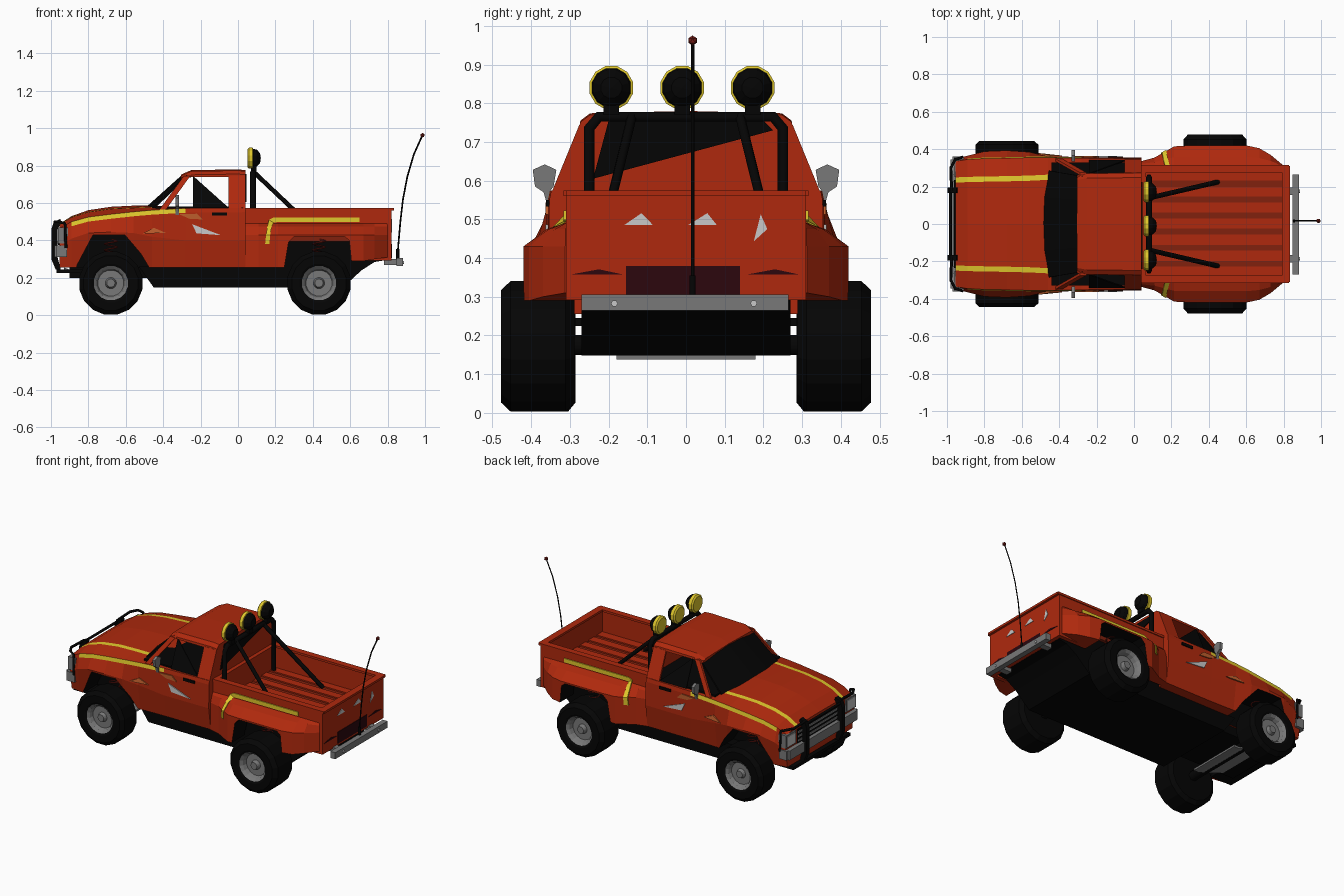
import bpy, bmesh, math
from mathutils import Vector

if "Cube" in bpy.data.objects:
    bpy.data.objects.remove(bpy.data.objects["Cube"])

def mat(name, r, g, b):
    m = bpy.data.materials.new(name)
    m.diffuse_color = (r, g, b, 1)
    m.use_nodes = True
    m.node_tree.nodes["Principled BSDF"].inputs["Base Color"].default_value = m.diffuse_color
    return m

ORANGE = mat("orange_paint", .43, .022, .004)
YELLOW = mat("yellow", .74, .57, .025)
BLACK = mat("black", .0015, .0015, .0015)
GREY = mat("grey_metal", .19, .19, .19)
PALE = mat("pale_grey", .58, .58, .58)
MAROON = mat("maroon", .025, .002, .004)
TAN = mat("light_orange", .5, .11, .025)
RED = mat("dark_red", .18, .012, .008)
RUST = mat("dark_orange", .22, .015, .004)

def finish(name, bm, mats):
    bmesh.ops.remove_doubles(bm, verts=bm.verts, dist=1e-5)
    bmesh.ops.recalc_face_normals(bm, faces=bm.faces)
    me = bpy.data.meshes.new(name)
    bm.to_mesh(me)
    bm.free()
    for m in mats:
        me.materials.append(m)
    ob = bpy.data.objects.new(name, me)
    bpy.context.collection.objects.link(ob)
    return ob

def loft(name, rings, mats, rule=lambda i, j: 0, capped=True):
    bm = bmesh.new()
    vs = [[bm.verts.new(p) for p in r] for r in rings]
    n = len(rings[0])
    for i in range(len(rings) - 1):
        for j in range(n):
            k = (j + 1) % n
            f = bm.faces.new((vs[i][j], vs[i][k], vs[i + 1][k], vs[i + 1][j]))
            f.material_index = rule(i, j)
    if capped:
        bm.faces.new(vs[0])
        bm.faces.new(vs[-1])
    return finish(name, bm, mats)

def prism(name, pts, vec, m):
    return loft(name, [pts, [Vector(p) + Vector(vec) for p in pts]], [m])

def box(name, x0, x1, y0, y1, z0, z1, m):
    return prism(name, [(x0, y0, z0), (x1, y0, z0), (x1, y1, z0), (x0, y1, z0)], (0, 0, z1 - z0), m)

def lathe(name, prof, c, axis, segs, mats, split, s=1):
    rings = []
    for r, t in prof:
        ring = []
        for k in range(segs):
            a = 2 * math.pi * (k + .5) / segs
            u, w = max(r, 1e-6) * math.cos(a), max(r, 1e-6) * math.sin(a)
            ring.append(Vector(c) + Vector((t, u, w) if axis == 'x' else (u, s * t, w)))
        rings.append(ring)
    return loft(name, rings, mats, lambda i, j: int(i >= split), False)

def tube(name, pts, r, m, res=1):
    cu = bpy.data.curves.new(name, 'CURVE')
    cu.dimensions = '3D'
    cu.bevel_depth, cu.bevel_resolution, cu.use_fill_caps = r, res, True
    sp = cu.splines.new('POLY')
    sp.points.add(len(pts) - 1)
    for q, p in zip(sp.points, pts):
        q.co = (*p, 1)
    tmp = bpy.data.objects.new(name + "_path", cu)
    bpy.context.collection.objects.link(tmp)
    me = bpy.data.meshes.new_from_object(tmp.evaluated_get(bpy.context.evaluated_depsgraph_get()))
    bpy.data.objects.remove(tmp)
    me.materials.clear()
    me.materials.append(m)
    ob = bpy.data.objects.new(name, me)
    bpy.context.collection.objects.link(ob)
    return ob

def cut(ob, prof, y0, y1):
    c = prism("arch_cutter", [(x, y0, z) for x, z in prof], (0, y1 - y0, 0), BLACK)
    md = ob.modifiers.new("arch", 'BOOLEAN')
    md.operation, md.object, md.solver, md.material_mode = 'DIFFERENCE', c, 'EXACT', 'TRANSFER'
    me = bpy.data.meshes.new_from_object(ob.evaluated_get(bpy.context.evaluated_depsgraph_get()))
    ob.modifiers.clear()
    ob.data = me
    bpy.data.objects.remove(c)

def mirrored(x, half):  # full ring from half outline ending on the centre line
    return [(x, y, z) for y, z in half] + [(x, -y, z) for y, z in half[-2::-1]]

FRONT_ARCH = [(-.875, .2), (-.86, .27), (-.775, .43), (-.605, .43), (-.52, .33), (-.475, .255), (-.46, .2)]
REAR_ARCH = [(.235, .2), (.25, .27), (.27, .39), (.3, .42), (.57, .42), (.595, .4), (.607, .28), (.615, .2)]

# main body: nose, fenders, bonnet and lower cab, with stripes as loft strips
rows = [(-.955, .33, .35, .37, .335, .465, .235, .485, .488), (-.89, .34, .365, .41, .345, .50, .238, .525, .53),
        (-.80, .35, .388, .44, .35, .525, .24, .553, .562), (-.68, .35, .393, .445, .352, .54, .242, .57, .58),
        (-.56, .35, .385, .44, .355, .553, .245, .575, .586), (-.46, .34, .362, .42, .355, .562, .25, .578, .586),
        (-.28, .335, .358, .4, .352, .572, .25, .576, .578), (.04, .335, .356, .4, .348, .575, .25, .576, .577)]
rings = [mirrored(x, [(yb, .255), (yf, zf), (ys + .005, zs - .024), (ys, zs), (yh + .014, zh - .002),
                      (yh - .014, zh + .001), (0, zc)]) for x, yb, yf, zf, ys, zs, yh, zh, zc in rows]
body = loft("body", rings, [ORANGE, YELLOW],
            lambda i, j: int((min(j, 11 - j) == 2 and 0 < i < 6) or (min(j, 11 - j) == 4 and i < 5)))
for s in (1, -1):
    cut(body, FRONT_ARCH, s * .2, s * .5)
box("cab_interior", -.44, .03, -.33, .33, .57, .582, BLACK)

# cab roof, windscreen and rear wall
loft("roof", [mirrored(x, [(w, .738), (w - .002, .755 - d), (w - .027, .774 - d), (0, .78 - d)])
              for x, w, d in ((-.305, .262, .028), (-.25, .272, .004), (0, .275, 0), (.04, .275, .004))], [ORANGE])
rings = []
for a, b in ((-1, 0), (-.5, .75), (0, 1), (.5, .75), (1, 0)):
    low, high, t = Vector((-.455 - .04 * b, .285 * a, .575)), Vector((-.275 - .025 * b, .255 * a, .75)), Vector((.008, 0, -.006))
    rings.append([low, high, high + t, low + t])
loft("windscreen", rings, [BLACK])
prism("cab_rear_wall", [(.025, -.343, .57), (.025, .343, .57), (.025, .27, .745), (.025, -.27, .745)], (.015, 0, 0), ORANGE)
prism("rear_glass", [(.04, -.24, .605), (.04, .225, .73), (.04, .2, .755), (.04, -.2, .755)], (.005, 0, 0), BLACK)

def tail_plate(name, yz, x, m):
    prism(name, [(x, y, z) for y, z in yz], (.006, 0, 0), m)

# side parts of the cab and the bed
for s in (1, -1):
    def side(name, xz, m, t=.014, out=0):
        prism(name, [(x, s * (.345 - .41 * (z - .575) + out), z) for x, z in xz], (0, -s * t, 0), m)
    side("front_pillar", [(-.42, .565), (-.385, .565), (-.255, .745), (-.29, .745)], ORANGE)
    side("rear_pillar", [(-.05, .565), (.04, .565), (.04, .745), (-.05, .745)], ORANGE)
    side("side_glass", [(-.24, .745), (-.24, .575), (-.05, .575)], BLACK, .006, -.004)
    prism("mirror", [(-.333, s * y, z) for y, z in ((.335, .628), (.365, .642), (.396, .628), (.39, .585), (.368, .57),
                                                   (.358, .535), (.345, .535), (.352, .572), (.342, .585))], (.018, 0, 0), GREY)
    box("door_handle", -.14, -.06, s * .345, s * .362, .533, .55, BLACK)
    w = box("bed_side", .035, .82, s * .283, s * .31, .292, .572, ORANGE)
    cut(w, REAR_ARCH, s * .272, s * .5)
    box("bed_rail", .035, .83, s * .275, s * .316, .56, .574, ORANGE)
    # rear stepped fender
    rings = []
    for x, y, zb in ((.035, .335, .255), (.11, .355, .255), (.215, .415, .255), (.3, .42, .26), (.6, .42, .29),
                     (.67, .405, .29), (.73, .37, .3), (.8, .312, .31)):
        rings.append([(x, s * a, z) for a, z in ((.29, zb), (y, zb), (y, .43), (.31 + (y - .31) * .45, .475), (.308, .492), (.29, .492))])
    f = loft("rear_fender", rings, [ORANGE])
    cut(f, REAR_ARCH, s * .272, s * .5)

# cargo bed
box("bed_floor", .04, .8, -.29, .29, .395, .42, RUST)
box("bed_front_wall", .035, .065, -.29, .29, .3, .572, ORANGE)
box("tailgate", .795, .82, -.305, .305, .292, .565, ORANGE)
box("tailgate_rail", .79, .835, -.31, .31, .56, .574, ORANGE)
for k in range(7):
    box("bed_rib", .065, .796, -.283 + k * .086, -.226 + k * .085, .415, .428, ORANGE)
tail_plate("plate_recess", [(-.155, .305), (.14, .305), (.14, .38), (-.155, .38)], .817, MAROON)
for y0, p in ((-.3, -.225), (.155, .23)):
    tail_plate("tail_lamp", [(y0, .357), (y0 + .14, .357), (p, .371)], .817, MAROON)
for t in ([(-.16, .485), (-.085, .485), (-.115, .516)], [(.005, .485), (.08, .485), (.055, .516)],
          [(.175, .443), (.21, .475), (.193, .513)]):
    tail_plate("tailgate_decal", t, .817, PALE)

# side decals and rear stripe, projected on the bodywork
bpy.context.view_layer.update()
dg = bpy.context.evaluated_depsgraph_get()
decals = [("door_decal", PALE, [(-.245, .487), (-.222, .438), (-.09, .428)]),
          ("fender_decal", TAN, [(-.51, .437), (-.45, .468), (-.385, .44)]),
          ("belt_decal", TAN, [(-.315, .54), (-.22, .543), (-.187, .512), (-.26, .516)])]
outer = [(.145, .38), (.15, .43), (.157, .475), (.165, .51), (.19, .523), (.65, .523)]
inner = [(.168, .38), (.172, .43), (.18, .475), (.19, .495), (.21, .498), (.65, .498)]
decals += [("bed_stripe", YELLOW, [outer[i], outer[i + 1], inner[i + 1], inner[i]]) for i in range(5)]
plates = []
for s in (1, -1):
    for name, m, xz in decals:
        hits = [bpy.context.scene.ray_cast(dg, Vector((x, s * 2, z)), Vector((0, -s, 0)))[1] for x, z in xz]
        plates.append((name, [h + Vector((0, s * .006, 0)) for h in hits], (0, -s * .009, 0), m))
for p in plates:
    prism(*p)

# chassis, axles and skid plate
prism("chassis", [(x, -.27, z) for x, z in ((-.53, .26), (-.45, .148), (.56, .148), (.66, .24), (.73, .285), (.79, .295),
                                           (.79, .4), (.07, .4), (.05, .27))], (0, .54, 0), BLACK)
box("front_frame", -.9, -.45, -.19, .19, .2, .26, BLACK)
box("front_crossbar", -.97, -.82, -.29, .29, .225, .245, BLACK)
prism("skid_plate", [(-.93, -.18, .24), (-.64, -.18, .138), (-.6, -.18, .138), (-.6, -.18, .15), (-.64, -.18, .15),
                     (-.93, -.18, .255)], (0, .36, 0), GREY)

# wheels and springs
WHEEL = [(0, -.02), (.022, -.02), (.03, -.045), (.07, -.045), (.078, -.02), (.093, -.006), (.105, 0), (.148, 0),
         (.172, -.025), (.172, -.167), (.148, -.19), (0, -.19)]
for x, yo, k in ((-.68, .445, .84), (.433, .478, 1)):
    tube("axle", [(x, -yo + .1, .175), (x, yo - .1, .175)], .03, BLACK)
    for s in (1, -1):
        lathe("wheel", [(r, t * k) for r, t in WHEEL], (x, s * yo, .172), 'y', 16, [GREY, BLACK], 5, s)
        coil = [(x + .035 * math.cos(a * .7), s * (yo - .16) + .03 * math.sin(a * .7), .3 + .0036 * a) for a in range(30)]
        tube("spring", coil, .004, RED, 0)

# nose: grille, headlights, bumper and bull bar
box("grille", -.962, -.94, -.235, .235, .375, .465, BLACK)
for k in range(3):
    box("grille_slat", -.967, -.955, -.23, .23, .385 + k * .027, .398 + k * .027, GREY)
box("front_bumper", -.982, -.94, -.345, .345, .312, .372, GREY)
POST = [(-.945, .235), (-.975, .245), (-.998, .3), (-.998, .46), (-.985, .5), (-.95, .515), (-.945, .5), (-.965, .46), (-.965, .31)]
for s in (1, -1):
    box("headlight", -.963, -.91, s * .255, s * .356, .385, .468, GREY)
    box("headlight_lens", -.967, -.958, s * .265, s * .345, .395, .458, PALE)
    box("bumper_end", -.97, -.915, s * .33, s * .36, .312, .372, GREY)
    prism("bull_bar_post", [(x, s * .165, z) for x, z in POST], (0, s * .03, 0), BLACK)
    tube("bull_bar_loop", [(-.975, s * .18, .5), (-.98, s * .3, .5), (-.955, s * .345, .5), (-.925, s * .355, .49),
                           (-.92, s * .358, .36)], .008, BLACK)
tube("bull_bar_rail", [(-.982, -.18, .485), (-.982, .18, .485)], .008, BLACK)

# rear bumper
box("rear_bumper", .848, .882, -.27, .265, .264, .306, GREY)
for y in (-.185, .175):
    box("bumper_bracket", .78, .85, y - .02, y + .02, .27, .3, GREY)
    tube("bumper_bolt", [(.875, y, .283), (.887, y, .283)], .009, PALE)

# roll bar and roof lamps
tube("roll_bar", [(.08, -.25, .42), (.08, -.25, .735), (.08, -.225, .765), (.08, .225, .765), (.08, .25, .735), (.08, .25, .42)],
     .016, BLACK)
for s in (1, -1):
    tube("roll_bar_stay", [(.085, s * .14, .765), (.45, s * .225, .42)], .013, BLACK)
LAMP = [(0, .05), (.048, .05), (.058, .058), (.058, .078), (.052, .08), (.047, .1), (.028, .118), (0, .122)]
for y in (-.193, -.01, .172):
    lathe("roof_lamp", LAMP, (0, y, .84), 'x', 12, [YELLOW, BLACK], 4)
    box("lamp_stand", .07, .1, y - .02, y + .02, .77, .8, BLACK)

# whip antenna
tube("antenna_base", [(.855, .017, .3), (.855, .017, .355)], .009, BLACK)
tube("antenna", [(.855, .017, .35), (.868, .017, .5), (.882, .017, .62), (.905, .017, .74), (.94, .017, .86), (.985, .017, .96)],
     .0045, BLACK, 0)
bm = bmesh.new()
bmesh.ops.create_icosphere(bm, subdivisions=1, radius=.013)
bmesh.ops.translate(bm, verts=bm.verts, vec=(.986, .017, .962))
finish("antenna_tip", bm, [RED])
